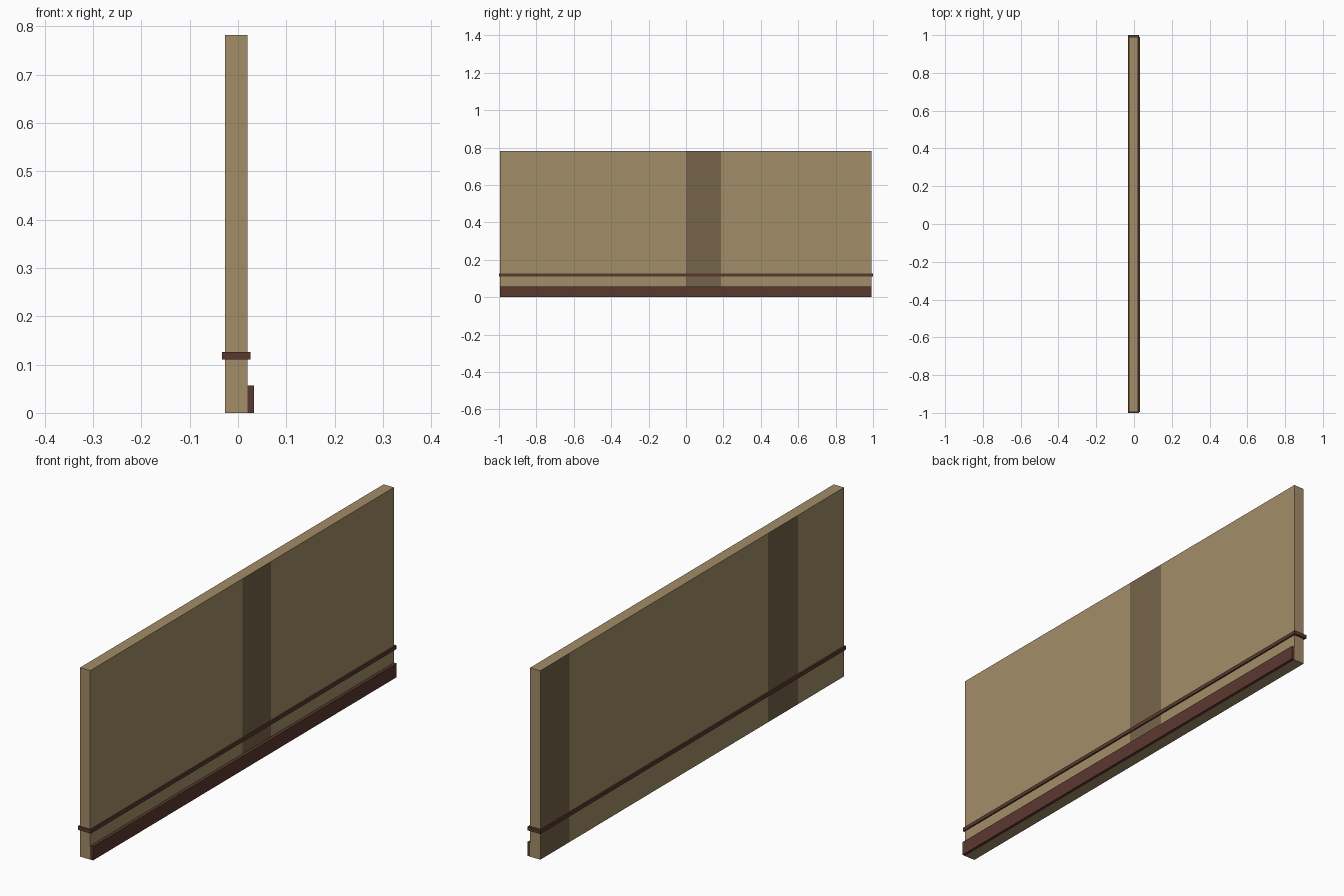
import bpy, bmesh
from mathutils import Vector

if "Cube" in bpy.data.objects:
    bpy.data.objects.remove(bpy.data.objects["Cube"])


def material(name, rgb):
    m = bpy.data.materials.new(name)
    m.diffuse_color = (*rgb, 1)
    m.use_nodes = True
    m.node_tree.nodes["Principled BSDF"].inputs["Base Color"].default_value = m.diffuse_color
    return m


tan = material("tan plaster", (0.366, 0.266, 0.138))
dark_tan = material("dark tan plaster", (0.181, 0.127, 0.068))
brown = material("brown wood", (0.102, 0.040, 0.028))


def box(name, lo, hi, mats, cuts=(), rule=None):
    """Box between two corners, sliced at the given y values, coloured by a rule."""
    lo, hi = Vector(lo), Vector(hi)
    bm = bmesh.new()
    bmesh.ops.create_cube(bm, size=1)
    for v in bm.verts:
        v.co = Vector([(lo[i] + hi[i]) / 2 + v.co[i] * (hi[i] - lo[i]) for i in range(3)])
    for y in cuts:
        bmesh.ops.bisect_plane(bm, geom=bm.verts[:] + bm.edges[:] + bm.faces[:],
                               plane_co=(0, y, 0), plane_no=(0, 1, 0))
    bm.normal_update()
    if rule:
        for f in bm.faces:
            f.material_index = rule(f)
    me = bpy.data.meshes.new(name)
    bm.to_mesh(me)
    bm.free()
    for m in mats:
        me.materials.append(m)
    ob = bpy.data.objects.new(name, me)
    bpy.context.collection.objects.link(ob)
    return ob


# Darker vertical bands: (side of wall, y start, y end)
bands = [(1, 0.0, 0.186), (-1, 0.80, 0.99), (-1, -0.695, -0.498)]


def band_rule(f):
    y = f.calc_center_median().y
    return int(any(f.normal.x * s > 0.5 and a < y < b for s, a, b in bands))


# Wall panel with bands on its two broad faces
box("wall_panel", (-0.027, -0.995, 0), (0.02, 0.991, 0.782), [tan, dark_tan],
    cuts=[0.0, 0.186, 0.80, -0.695, -0.498], rule=band_rule)

# Thin rail wrapping the wall, proud on both sides and ends
box("dado_rail", (-0.033, -1.0, 0.111), (0.026, 1.0, 0.126), [brown])

# Skirting along the +x foot of the wall
box("skirting_board", (0.02, -0.995, 0), (0.033, 0.991, 0.057), [brown])
